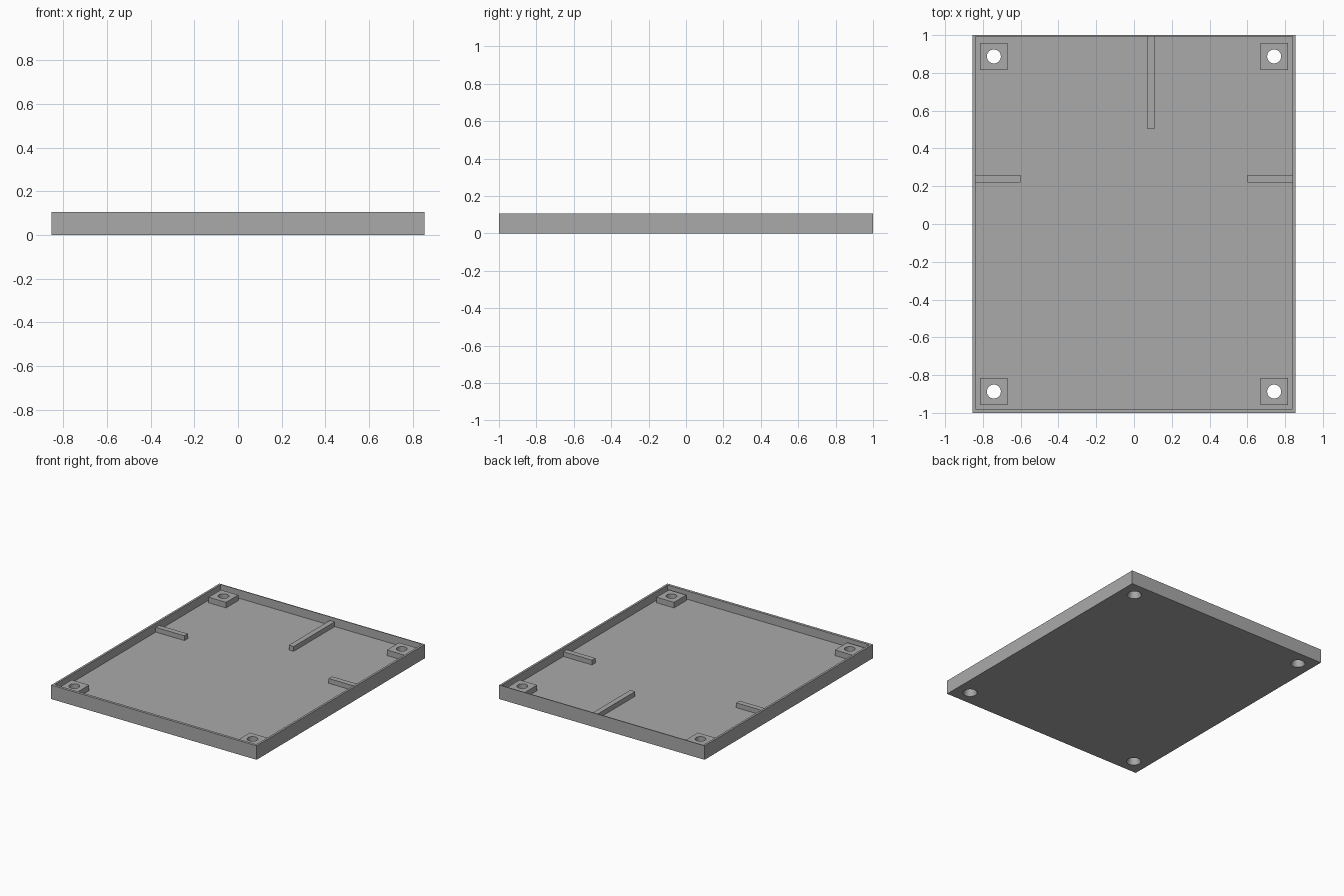
import bpy
import bmesh
from mathutils import Matrix, Vector

cube = bpy.data.objects.get("Cube")
if cube:
    bpy.data.objects.remove(cube, do_unlink=True)

HALF_X, HALF_Y, HEIGHT = 0.855, 1.0, 0.105
FLOOR, BOSS_TOP, RIB_TOP = 0.042, 0.084, 0.078
SIDE_WALL, FRONT_WALL, BACK_WALL = 0.016, 0.02, 0.007
HOLE_X, HOLE_Y, BOSS_HALF = 0.742, 0.887, 0.0725
HOLE_R, SINK_R = 0.037, 0.05

grey = bpy.data.materials.new("plain grey")
grey.use_nodes = True
colour = (0.4, 0.4, 0.4, 1)
grey.diffuse_color = colour
grey.node_tree.nodes["Principled BSDF"].inputs["Base Color"].default_value = colour


def add_object(name, bm):
    mesh = bpy.data.meshes.new(name)
    bm.to_mesh(mesh)
    bm.free()
    mesh.materials.append(grey)
    obj = bpy.data.objects.new(name, mesh)
    bpy.context.collection.objects.link(obj)
    return obj


def box(name, low, high):
    low, high = Vector(low), Vector(high)
    bm = bmesh.new()
    bmesh.ops.create_cube(bm, size=1, matrix=Matrix.Translation((low + high) / 2)
                          @ Matrix.Diagonal((*(high - low), 1)))
    return add_object(name, bm)


def drill(name, x, y):
    """Straight screw hole that flares to a countersink underneath."""
    bm = bmesh.new()
    rings = []
    for r, z in ((SINK_R, -0.02), (SINK_R, 0), (HOLE_R, 0.03), (HOLE_R, 0.2)):
        ring = bmesh.ops.create_circle(bm, segments=32, radius=r,
                                       matrix=Matrix.Translation((x, y, z)))
        rings.append(ring["verts"])
    for a, b in zip(rings, rings[1:]):
        for i in range(32):
            j = (i + 1) % 32
            bm.faces.new((a[i], a[j], b[j], b[i]))
    bm.faces.new(rings[0])
    bm.faces.new(rings[-1])
    bmesh.ops.recalc_face_normals(bm, faces=bm.faces)
    return add_object(name, bm)


def cut(obj, cutter):
    mod = obj.modifiers.new("cut", "BOOLEAN")
    mod.operation, mod.solver, mod.object = "DIFFERENCE", "EXACT", cutter
    bpy.context.view_layer.objects.active = obj
    bpy.ops.object.modifier_apply(modifier=mod.name)


# Open tray with thin walls
tray = box("tray", (-HALF_X, -HALF_Y, 0), (HALF_X, HALF_Y, HEIGHT))
inner_x = HALF_X - SIDE_WALL
inner_back = HALF_Y - BACK_WALL
cavity = box("cavity_cutter", (-inner_x, FRONT_WALL - HALF_Y, FLOOR), (inner_x, inner_back, 0.3))
cut(tray, cavity)
bpy.data.objects.remove(cavity, do_unlink=True)

# Square screw bosses in the corners, drilled through the floor
drilled = [tray]
for side, sx in (("left", 1), ("right", -1)):
    for end, sy in (("front", -1), ("back", 1)):
        x, y = sx * HOLE_X, sy * HOLE_Y
        boss = box(f"{end}_{side}_boss", (x - BOSS_HALF, y - BOSS_HALF, FLOOR),
                   (x + BOSS_HALF, y + BOSS_HALF, BOSS_TOP))
        cutter = drill("hole_cutter", x, y)
        cut(tray, cutter)
        cut(boss, cutter)
        bpy.data.objects.remove(cutter, do_unlink=True)
        drilled.append(boss)

# Ribs standing on the floor against the walls
box("left_rib", (0.6, 0.22, FLOOR), (inner_x, 0.26, RIB_TOP))
box("right_rib", (-inner_x, 0.22, FLOOR), (-0.6, 0.26, RIB_TOP))
box("back_rib", (0.07, 0.505, FLOOR), (0.11, inner_back, RIB_TOP))

# Round holes shaded smooth, edges kept sharp
bpy.ops.object.select_all(action="DESELECT")
for obj in drilled:
    obj.select_set(True)
bpy.context.view_layer.objects.active = tray
bpy.ops.object.shade_smooth_by_angle()
